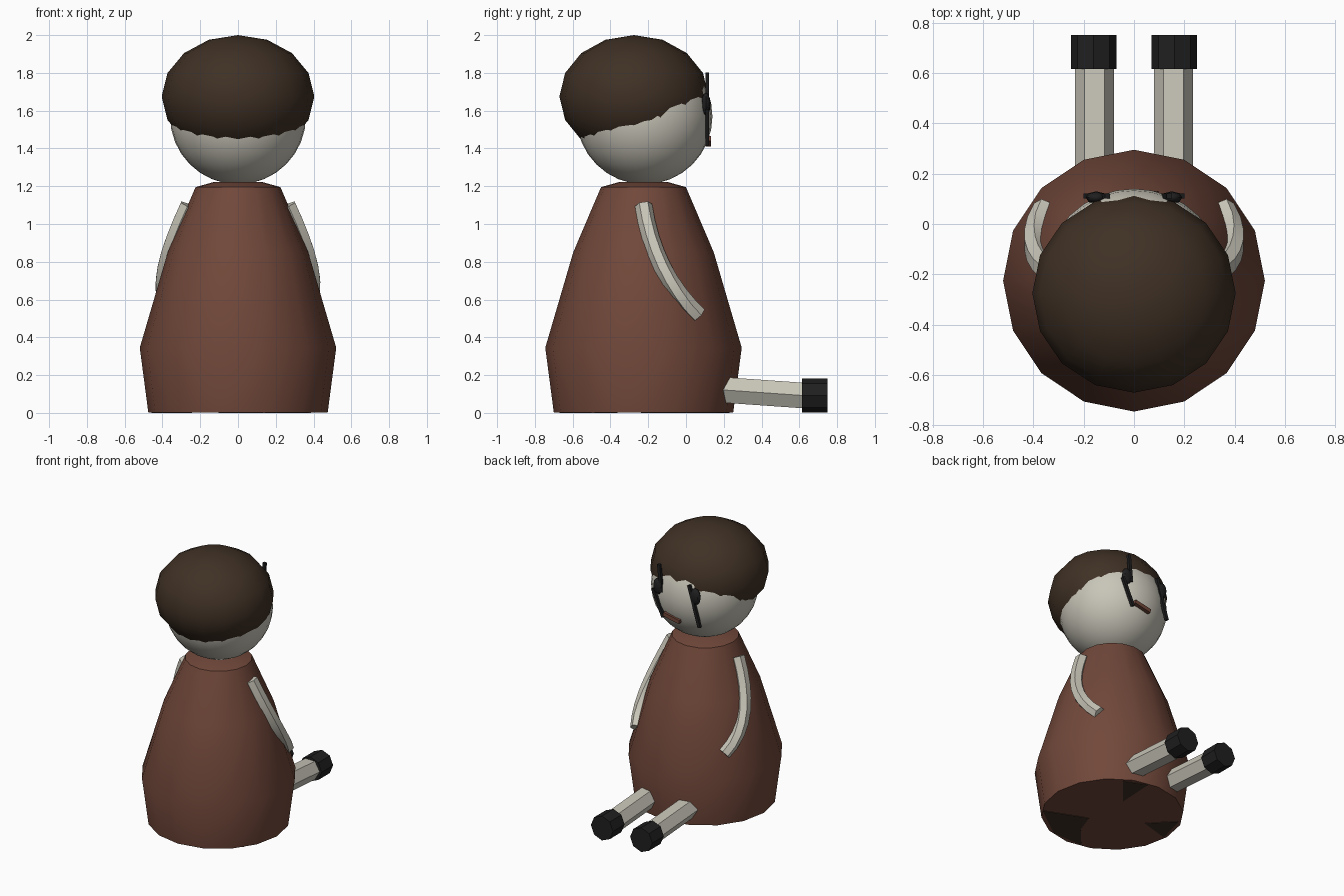
import bpy, bmesh, math
from mathutils import Vector, Matrix
from mathutils.geometry import interpolate_bezier

cube = bpy.data.objects.get("Cube")
if cube:
    bpy.data.objects.remove(cube, do_unlink=True)


def material(name, rgb):
    m = bpy.data.materials.new(name)
    m.use_nodes = True
    m.diffuse_color = (*rgb, 1)
    m.node_tree.nodes["Principled BSDF"].inputs["Base Color"].default_value = (*rgb, 1)
    return m


PALE = material("pale skin", (0.58, 0.56, 0.48))
RUST = material("rust brown", (0.165, 0.064, 0.042))
HAIR = material("dark brown", (0.05, 0.03, 0.018))
BLACK = material("black", (0.014, 0.014, 0.014))


def finish(bm, name, mat, smooth_angle=0):
    bmesh.ops.recalc_face_normals(bm, faces=bm.faces)
    mesh = bpy.data.meshes.new(name)
    bm.to_mesh(mesh)
    bm.free()
    mesh.materials.append(mat)
    obj = bpy.data.objects.new(name, mesh)
    bpy.context.collection.objects.link(obj)
    if smooth_angle:
        bpy.ops.object.select_all(action='DESELECT')
        obj.select_set(True)
        bpy.context.view_layer.objects.active = obj
        bpy.ops.object.shade_smooth_by_angle(angle=math.radians(smooth_angle))
    return obj


def skin_rings(bm, rings):
    """Join closed rings of points into a capped tube."""
    loops = [[bm.verts.new(p) for p in ring] for ring in rings]
    n = len(loops[0])
    for a, b in zip(loops, loops[1:]):
        for i in range(n):
            j = (i + 1) % n
            bm.faces.new((a[i], a[j], b[j], b[i]))
    bm.faces.new(loops[0])
    bm.faces.new(loops[-1])


def circle(centre, u, v, radius, sides):
    steps = [math.tau * i / sides for i in range(sides)]
    return [centre + radius * (math.cos(a) * u + math.sin(a) * v) for a in steps]


def tube(name, path, radius, sides, mat, side_axis):
    """Sweep a polygon along a path, one corner pointing along side_axis."""
    rings = []
    for i, p in enumerate(path):
        t = (path[min(i + 1, len(path) - 1)] - path[max(i - 1, 0)]).normalized()
        u = (side_axis - side_axis.dot(t) * t).normalized()
        rings.append(circle(p, u, t.cross(u), radius, sides))
    bm = bmesh.new()
    skin_rings(bm, rings)
    return finish(bm, name, mat, 30)


def ellipsoid(name, centre, size, segments, rings, mat, angle=40):
    bm = bmesh.new()
    bmesh.ops.create_uvsphere(bm, u_segments=segments, v_segments=rings, radius=1)
    bmesh.ops.transform(bm, verts=bm.verts,
                        matrix=Matrix.Translation(centre) @ Matrix.Diagonal((*size, 1)))
    return finish(bm, name, mat, angle)


def bar(name, start, end, width, depth, mat):
    """Flat strip in the face plane between two points."""
    start, end = Vector(start), Vector(end)
    d = end - start
    turn = Matrix.Rotation(math.atan2(d.x, d.z), 4, 'Y')
    bm = bmesh.new()
    bmesh.ops.create_cube(bm, size=1)
    bmesh.ops.transform(bm, verts=bm.verts, matrix=Matrix.Translation((start + end) / 2)
                        @ turn @ Matrix.Diagonal((width, depth, d.length, 1)))
    return finish(bm, name, mat)


X, Y, Z = Vector((1, 0, 0)), Vector((0, 1, 0)), Vector((0, 0, 1))
BODY_Y = -0.225

# Body: turned profile with sixteen sides
profile = [(0.475, 0.003), (0.52, 0.345), (0.372, 0.85), (0.225, 1.195), (0.13, 1.222)]
bm = bmesh.new()
skin_rings(bm, [circle(Vector((0, BODY_Y, z)), X, Y, r, 16) for r, z in profile])
finish(bm, "body", RUST, 35)

# Dark patches under the base
patches = [
    [(-0.05, 0.95), (0.32, 0.92), (0.07, 0.39)],
    [(-0.98, -0.1), (-0.3, -0.17), (-0.35, -0.5), (-0.25, -0.93), (-0.7, -0.68)],
    [(0.5, -0.15), (0.96, 0.0), (0.84, -0.48)],
]
across, near = Vector((-0.88, 0.47, 0)), Vector((0.47, 0.88, 0))
for i, patch in enumerate(patches):
    flat = [BODY_Y * Y + 0.475 * (u * across + v * near) for u, v in patch]
    bm = bmesh.new()
    skin_rings(bm, [flat, [p + 0.004 * Z for p in flat]])
    finish(bm, f"base_patch_{i + 1}", HAIR)

# Head and hair cap
ellipsoid("head", (0, -0.22, 1.57), (0.36, 0.36, 0.36), 32, 16, PALE)
ellipsoid("hair", (0, -0.275, 1.675), (0.404, 0.395, 0.325), 16, 8, HAIR)

# Arms, legs and shoes
for side, label in ((1, "left"), (-1, "right")):
    def at(x, y, z):
        return Vector((side * x, y, z))

    arm = interpolate_bezier(at(0.265, -0.225, 1.1), at(0.375, -0.19, 0.86),
                             at(0.445, -0.09, 0.66), at(0.355, 0.065, 0.52), 9)
    tube(f"{label}_arm", arm, 0.046, 6, PALE, Y)
    tube(f"{label}_leg", [at(0.157, 0.15, 0.125), at(0.157, 0.65, 0.09)], 0.078, 6, PALE, X)
    tube(f"{label}_shoe", [at(0.16, 0.615, 0.093), at(0.16, 0.75, 0.093)], 0.09, 8, BLACK, X)
    ellipsoid(f"{label}_eye", at(0.15, 0.105, 1.635), (0.042, 0.025, 0.06), 8, 6, BLACK)

# Painted eye strokes and crooked mouth
bar("left_eye_upper_stroke", (0.14, 0.112, 1.8), (0.12, 0.112, 1.6), 0.022, 0.02, BLACK)
bar("left_eye_lower_stroke", (0.19, 0.112, 1.61), (0.105, 0.112, 1.42), 0.022, 0.02, BLACK)
bar("right_eye_stroke", (-0.105, 0.112, 1.71), (-0.19, 0.112, 1.42), 0.022, 0.02, BLACK)
bar("mouth", (0.095, 0.118, 1.452), (-0.035, 0.118, 1.425), 0.028, 0.028, RUST)
